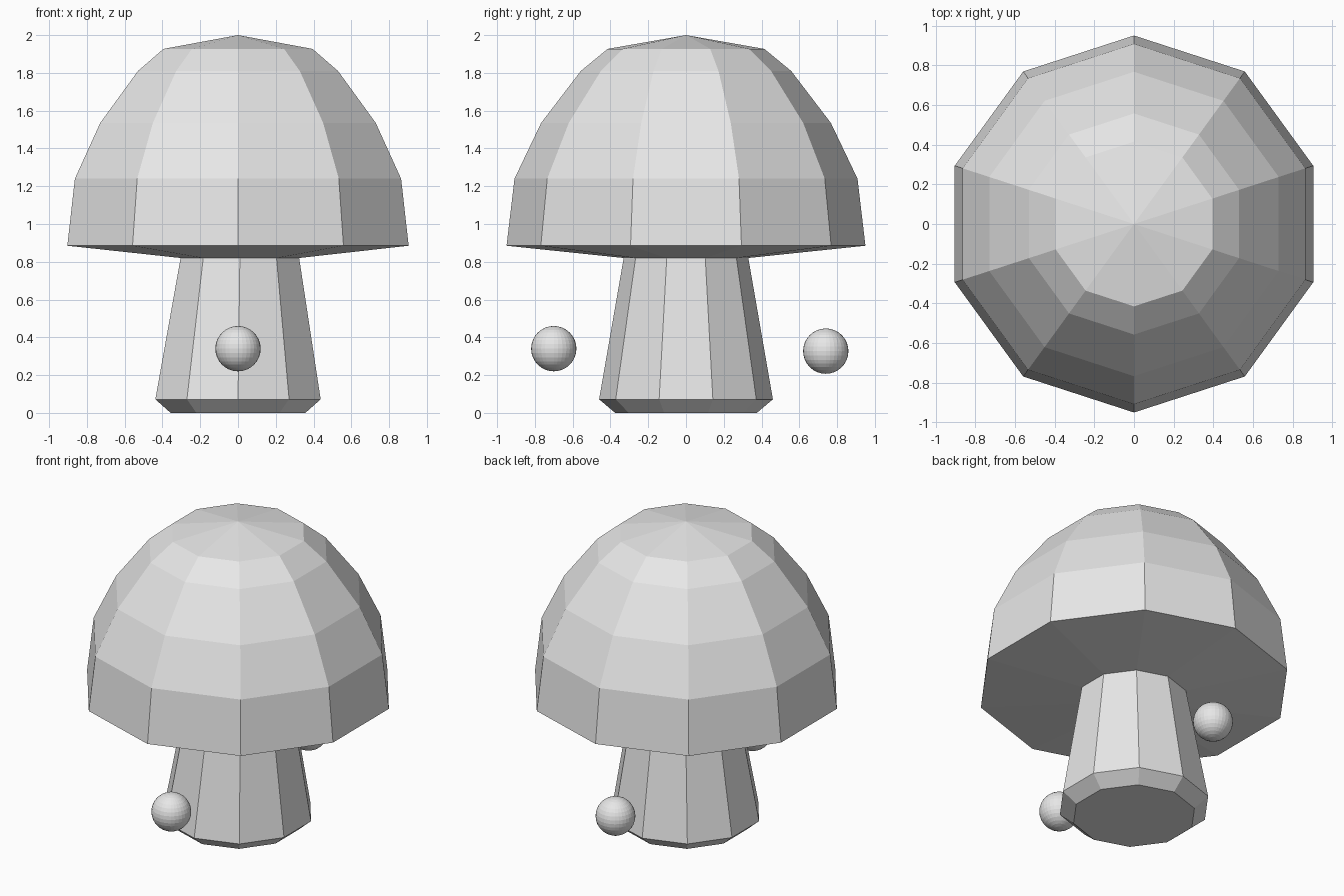
import bpy
import bmesh
from math import sin, cos, tau
from mathutils import Vector

SIDES = 10

cube = bpy.data.objects.get("Cube")
if cube:
    bpy.data.objects.remove(cube, do_unlink=True)

grey = bpy.data.materials.new("plain grey")
grey.use_nodes = True
colour = (0.8, 0.8, 0.8, 1)
grey.diffuse_color = colour
grey.node_tree.nodes["Principled BSDF"].inputs["Base Color"].default_value = colour


def add_object(name, bm):
    bmesh.ops.recalc_face_normals(bm, faces=bm.faces)
    mesh = bpy.data.meshes.new(name)
    bm.to_mesh(mesh)
    bm.free()
    mesh.materials.append(grey)
    obj = bpy.data.objects.new(name, mesh)
    bpy.context.collection.objects.link(obj)
    return obj


def lathe(name, profile, peak=None, base=False):
    """Ten-sided turned part from (radius, height, x shift) rings."""
    bm = bmesh.new()
    rings = []
    for radius, z, shift in profile:
        angles = [tau * (i / SIDES + 0.25) for i in range(SIDES)]
        rings.append([bm.verts.new((radius * cos(a) + shift, radius * sin(a), z))
                      for a in angles])
    for low, high in zip(rings, rings[1:]):
        for i in range(SIDES):
            j = (i + 1) % SIDES
            bm.faces.new((low[i], low[j], high[j], high[i]))
    if base:
        bm.faces.new(rings[0][::-1])
    if peak:
        tip = bm.verts.new((0, 0, peak))
        top = rings[-1]
        for i in range(SIDES):
            bm.faces.new((top[i], top[(i + 1) % SIDES], tip))
    return add_object(name, bm)


# Tapered stem with a chamfered foot; its top ring meets the cap underside
stem_top = (0.33, 0.82, 0.01)
lathe("stem", [(0.375, 0, 0), (0.46, 0.072, 0), stem_top], base=True)

# Faceted dome with a shallow sloping underside
lathe("cap", [stem_top, (0.95, 0.885, 0), (0.908, 1.24, 0), (0.767, 1.535, 0),
              (0.557, 1.81, 0), (0.415, 1.927, 0)], peak=2.0)

# Small balls floating in front of and behind the stem
for name, y, z in (("front_ball", -0.70, 0.34), ("back_ball", 0.74, 0.327)):
    bm = bmesh.new()
    bmesh.ops.create_uvsphere(bm, u_segments=32, v_segments=16, radius=0.12)
    ball = add_object(name, bm)
    ball.location = Vector((0, y, z))
